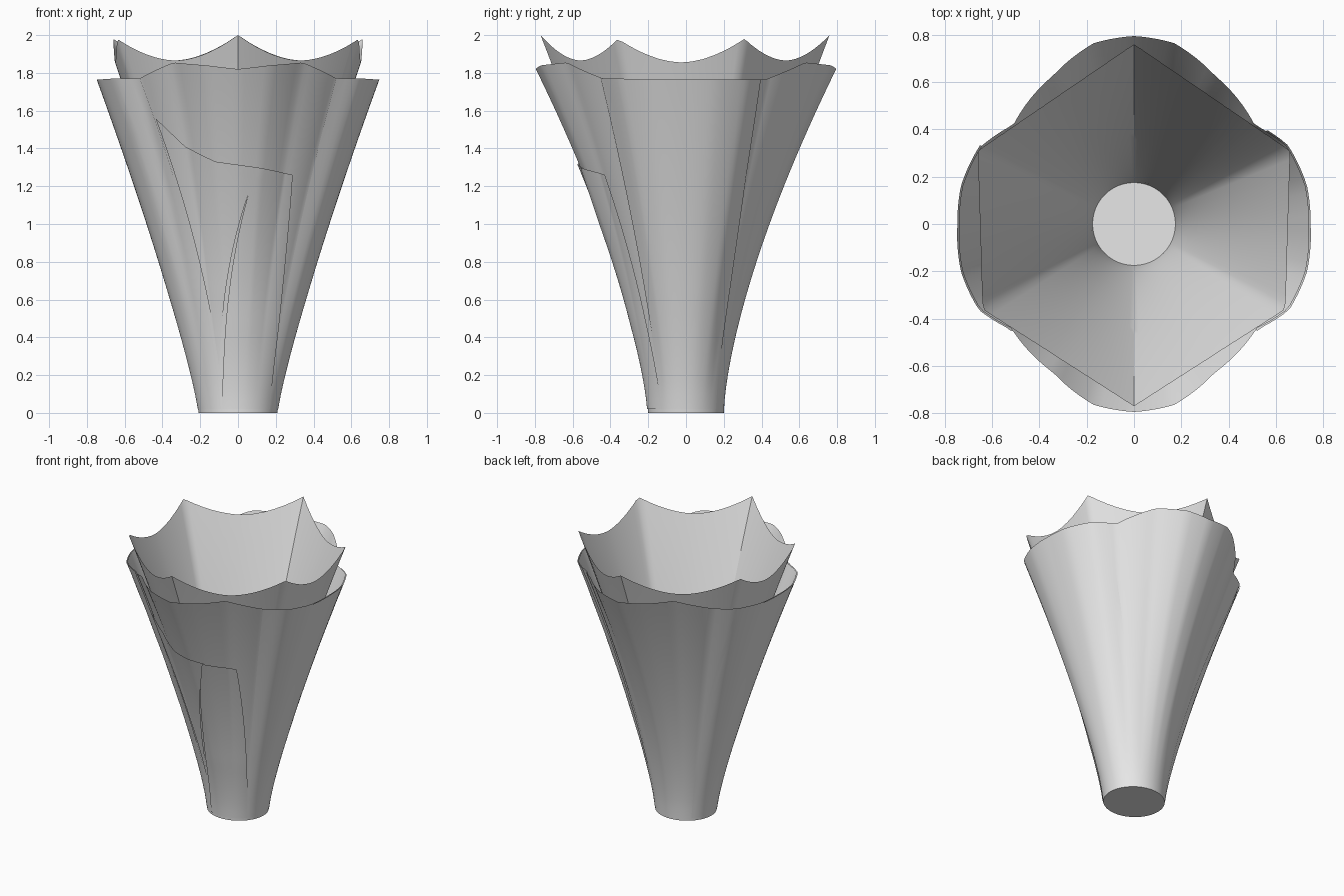
import bpy, bmesh, math

if "Cube" in bpy.data.objects:
    bpy.data.objects.remove(bpy.data.objects["Cube"])

# one plain paper colour
paper = bpy.data.materials.new("grey_paper")
paper.diffuse_color = (0.8, 0.8, 0.8, 1)
paper.use_nodes = True
paper.node_tree.nodes["Principled BSDF"].inputs["Base Color"].default_value = paper.diffuse_color

# right half of each rim, front to back: x, y, z
OUTER = [(0, -.795, 1.82), (.17, -.765, 1.84), (.34, -.63, 1.855), (.52, -.44, 1.77),
         (.65, -.36, 1.77), (.725, -.2, 1.765), (.74, 0, 1.765), (.725, .16, 1.765),
         (.645, .33, 1.765), (.51, .42, 1.765), (.34, .63, 1.855), (.17, .765, 1.84),
         (0, .795, 1.82)]
CORNERS = [(0, -.77, 2.0), (.64, -.36, 1.98), (.66, .31, 1.98), (0, .76, 2.0)]

# inner rim: straight sides between raised corners, scooped edges
INNER = []
for (x0, y0, z0), (x1, y1, z1) in zip(CORNERS, CORNERS[1:]):
    for i in range(12):
        k = i / 12
        dip = .125 * (1 - abs(2 * k - 1) ** 1.8)
        INNER.append((x0 + (x1 - x0) * k, y0 + (y1 - y0) * k, z0 + (z1 - z0) * k - dip))
INNER.append(CORNERS[-1])


def rim_at(rim, a):
    """Radius and height of a rim at angle a (degrees from the front)."""
    a = abs((a + 180) % 360 - 180)
    pts = [(math.degrees(math.atan2(x, -y)), math.hypot(x, y), z) for x, y, z in rim]
    for p, q in zip(pts, pts[1:]):
        if a <= q[0] + 1e-6:
            k = (a - p[0]) / (q[0] - p[0])
            return p[1] + (q[1] - p[1]) * k, p[2] + (q[2] - p[2]) * k
    return pts[-1][1:]


def outer_point(a, z, off=0.0):
    r1, h = rim_at(OUTER, a)
    s = math.sin(math.radians(a)) ** 2
    r0 = .2 + .008 * s
    r = r0 + (r1 - r0) * max(z / h, 0) ** (1.5 - .3 * s) + off
    t = math.radians(a)
    return r * math.sin(t), -r * math.cos(t), z


def inner_point(a, k):
    r1, h = rim_at(INNER, a)
    r = .175 + (r1 - .175) * k ** 1.3
    t = math.radians(a)
    return r * math.sin(t), -r * math.cos(t), .02 + (h - .02) * k


def sheet(name, fn, nu, nv, floor=False):
    """Smooth sheet from a function of u, v in 0..1."""
    bm = bmesh.new()
    g = [[bm.verts.new(fn(u / nu, v / nv)) for u in range(nu + 1)] for v in range(nv + 1)]
    for v in range(nv):
        for u in range(nu):
            bm.faces.new((g[v][u], g[v][u + 1], g[v + 1][u + 1], g[v + 1][u]))
    if floor:
        bm.faces.new(g[0][:-1][::-1])
    bmesh.ops.remove_doubles(bm, verts=bm.verts, dist=1e-5)
    me = bpy.data.meshes.new(name)
    bm.to_mesh(me)
    bm.free()
    me.materials.append(paper)
    ob = bpy.data.objects.new(name, me)
    bpy.context.collection.objects.link(ob)
    bpy.ops.object.select_all(action='DESELECT')
    ob.select_set(True)
    bpy.context.view_layer.objects.active = ob
    bpy.ops.object.shade_smooth_by_angle(angle=math.radians(30))
    return ob


def panel(name, left, right, z0, top, off):
    """Overlapping sheet; left and right are (bottom, top) angles."""
    def fn(u, v):
        lo = left[0] + (right[0] - left[0]) * u
        hi = left[1] + (right[1] - left[1]) * u
        a = lo + (hi - lo) * v
        # taper the overlap away at the foot
        z = z0 + (top(hi) - z0) * v
        return outer_point(a, z, off * min(1, .3 + 2 * v))
    return sheet(name, fn, 30, 24)


def front_edge(a):
    """Slanting top edge of the front wrap."""
    pts = [(-45, 1.56), (-30, 1.41), (-12, 1.33), (10, 1.3), (34, 1.26)]
    for p, q in zip(pts, pts[1:]):
        if a <= q[0]:
            return p[1] + (q[1] - p[1]) * (a - p[0]) / (q[0] - p[0])
    return pts[-1][1]


def outer_rim(a):
    return rim_at(OUTER, a)[1]


# scalloped liner and main outer wrap, each closed at the foot
sheet("inner_liner", lambda u, v: inner_point(360 * u - 180, v), 144, 24, True)
sheet("outer_wrap",
      lambda u, v: outer_point(360 * u - 180, v * outer_rim(360 * u - 180)), 144, 24, True)

# folded overlaps: both sides, then the front fold and front flap
panel("left_side_fold", (-135, -117), (-26, -49), .02, outer_rim, .007)
panel("right_side_fold", (50, 49), (140, 125), .02, outer_rim, .007)
panel("front_fold", (-25.5, -45), (-25, 11), .25, front_edge, .010)
panel("front_flap", (-25, 10), (53, 34), .02, front_edge, .018)
